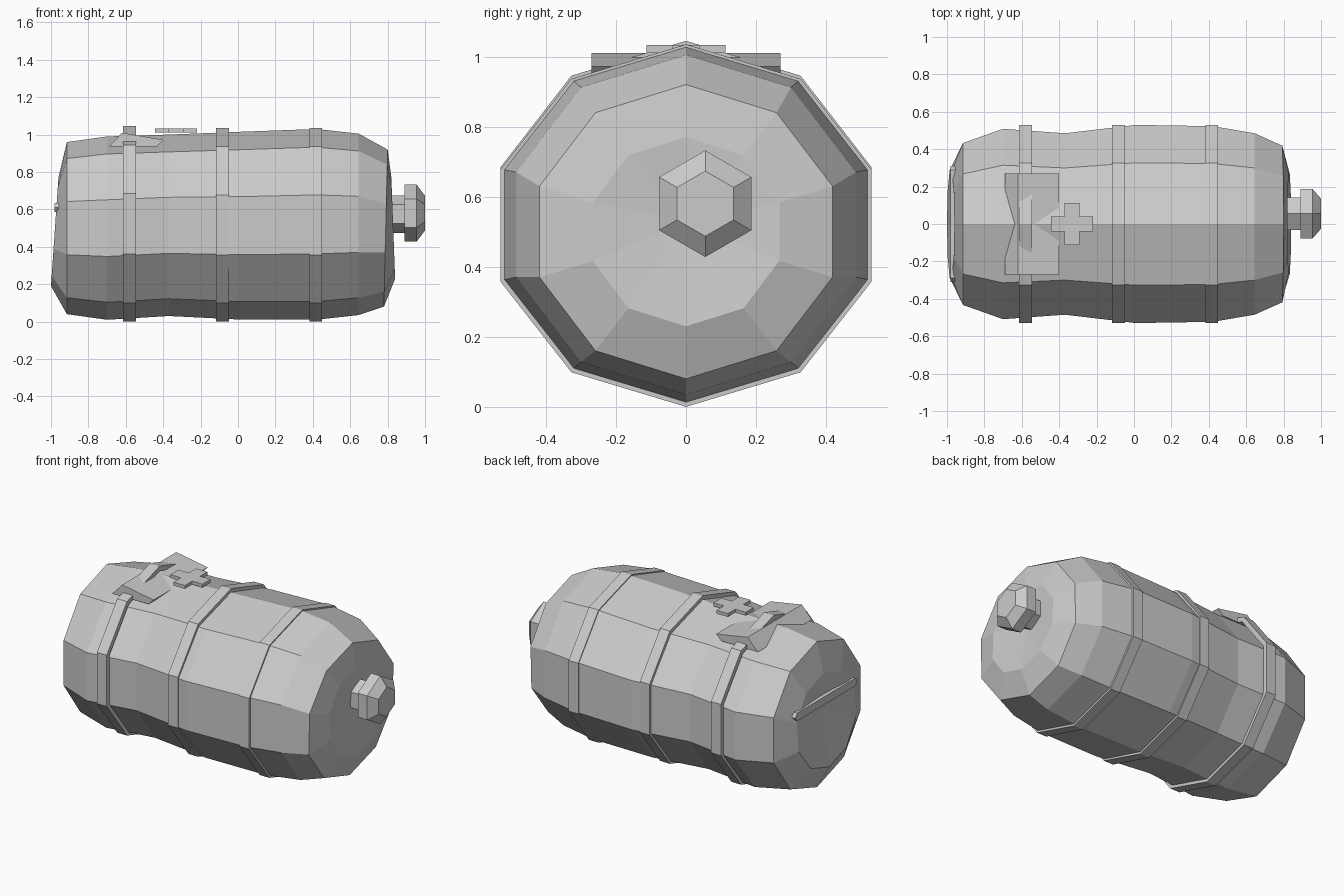
import bpy, math

if "Cube" in bpy.data.objects:
    bpy.data.objects.remove(bpy.data.objects["Cube"])

def make(name, verts, faces):
    me = bpy.data.meshes.new(name)
    me.from_pydata(verts, [], faces)
    me.update()
    ob = bpy.data.objects.new(name, me)
    bpy.context.collection.objects.link(ob)
    return ob

def ring(n, x, ry, rz, cy, cz, tilt=0.0):
    # one polygon section with a vertex at the top, tilted along x
    return [(x + tilt * math.cos(2 * math.pi * i / n),
             cy + ry * math.sin(2 * math.pi * i / n),
             cz + rz * math.cos(2 * math.pi * i / n)) for i in range(n)]

def bridge(n, count, closed=False):
    faces = []
    for r in range(count if closed else count - 1):
        a, b = r * n, ((r + 1) % count) * n
        faces += [(a + i, b + i, b + (i + 1) % n, a + (i + 1) % n) for i in range(n)]
    return faces

def loft(name, n, rings, tips=None):
    verts = [v for r in rings for v in r]
    faces = bridge(n, len(rings))
    last = len(verts) - n
    if tips:
        c = len(verts)
        verts += tips
        faces += [(c, i, (i + 1) % n) for i in range(n)]
        faces += [(c + 1, last + (i + 1) % n, last + i) for i in range(n)]
    else:
        faces += [tuple(range(n))[::-1], tuple(range(last, last + n))]
    # orient every face outward consistently
    ob = make(name, verts, faces)
    fix_normals(ob)
    return ob

def fix_normals(ob):
    import bmesh
    bm = bmesh.new()
    bm.from_mesh(ob.data)
    bmesh.ops.recalc_face_normals(bm, faces=bm.faces)
    bm.to_mesh(ob.data)
    bm.free()

# uneven barrel body: x, y radius, z radius, z centre, tilt
sections = [
    (-0.98, 0.30, 0.29, 0.48, 0.02),
    (-0.915, 0.455, 0.46, 0.50, 0.0),
    (-0.70, 0.535, 0.49, 0.50, 0.0),
    (-0.37, 0.51, 0.485, 0.515, 0.0),
    (0.01, 0.557, 0.502, 0.513, 0.0),
    (0.42, 0.55, 0.51, 0.52, 0.0),
    (0.645, 0.51, 0.485, 0.52, 0.0),
    (0.79, 0.44, 0.42, 0.50, 0.01),
    (0.83, 0.28, 0.27, 0.50, -0.01),
]
loft("barrel_body", 10,
     [ring(10, x, ry, rz, 0, cz, t) for x, ry, rz, cz, t in sections],
     [(-0.95, 0, 0.54), (0.805, 0, 0.53)])

# three hoops around the barrel
for k, (x, top) in enumerate([(-0.58, 1.045), (-0.083, 1.035), (0.415, 1.035)]):
    h, rz = 0.034, top / 2
    rs = [ring(10, x - h, 0.557, rz, 0, rz), ring(10, x + h, 0.557, rz, 0, rz),
          ring(10, x + h, 0.527, rz - 0.03, 0, rz), ring(10, x - h, 0.527, rz - 0.03, 0, rz)]
    hoop = make(f"hoop_{k + 1}", [v for r in rs for v in r], bridge(10, 4, True))
    fix_normals(hoop)

# hexagonal stem and stopper
loft("stopper_stem", 6, [ring(6, x, 0.1, 0.1, 0.055, 0.575) for x in (0.78, 0.90)])
loft("stopper_knob", 6, [ring(6, x, r, r, 0.055, 0.58)
                         for x, r in ((0.89, 0.152), (0.955, 0.152), (1.0, 0.093))])

def prism(name, outline, offset):
    n = len(outline)
    verts = outline + [tuple(a + b for a, b in zip(p, offset)) for p in outline]
    ob = make(name, verts, bridge(n, 2) + [tuple(range(n)), tuple(range(n, 2 * n))])
    fix_normals(ob)

# bent plate across the top
profile = [(-0.69, 0.935), (-0.62, 1.01), (-0.40, 0.972), (-0.435, 0.937)]
prism("top_plate", [(x, -0.27, z) for x, z in profile], (0, 0.54, 0))

# raised plus shape on the top
a, b = 0.04, 0.113
plus = [(a, a), (a, b), (-a, b), (-a, a), (-b, a), (-b, -a),
        (-a, -a), (-a, -b), (a, -b), (a, -a), (b, -a), (b, a)]
prism("plus_badge", [(x - 0.332, y, 1.012) for x, y in plus], (0, 0, 0.021))

# narrow bar on the flat end
bar = [(-0.29, 0.585), (0.29, 0.585), (0.31, 0.61), (0.29, 0.635), (-0.29, 0.635), (-0.31, 0.61)]
prism("end_bar", [(-0.98, y, z) for y, z in bar], (0.05, 0, 0))
